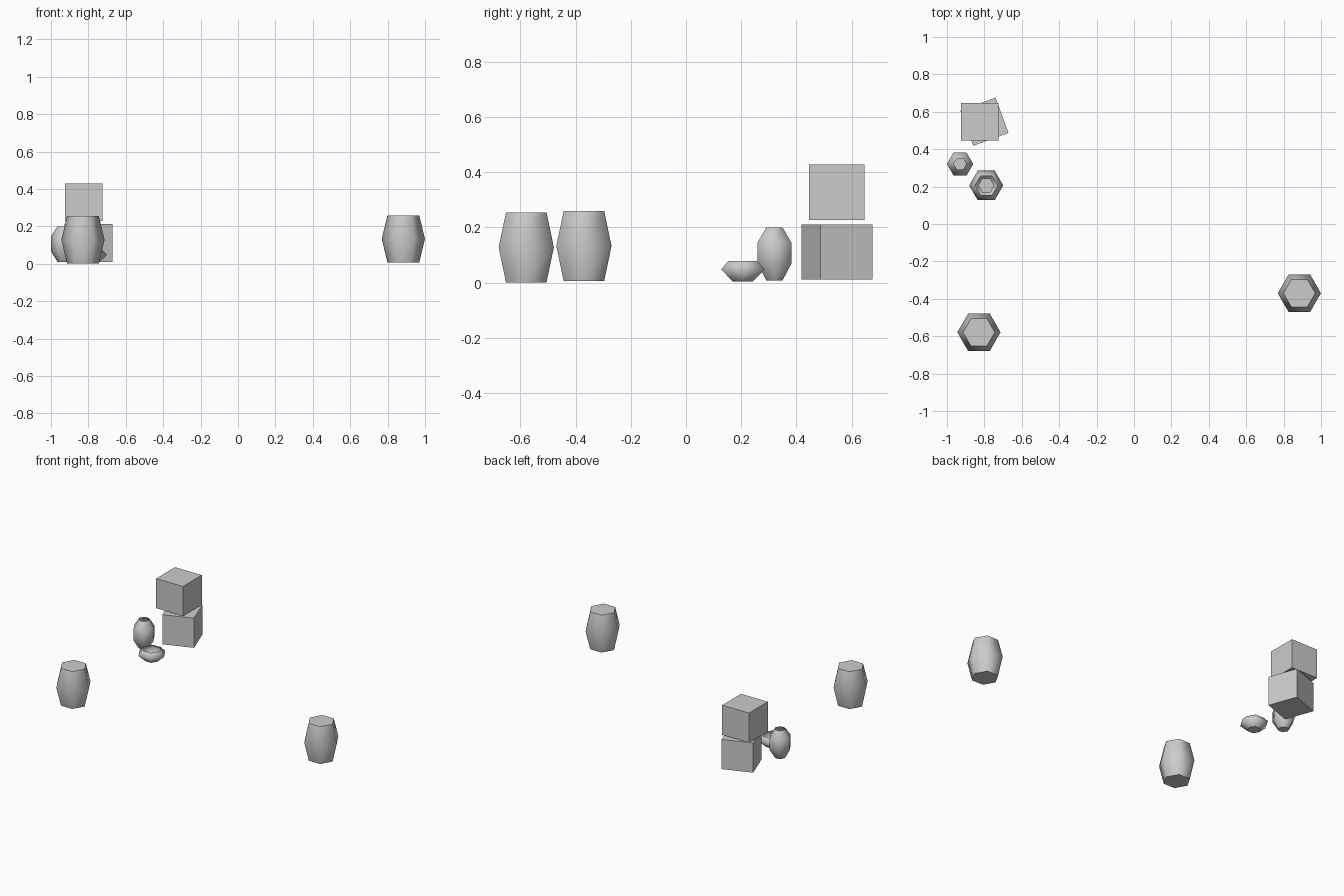
import bpy, bmesh, math

if "Cube" in bpy.data.objects:
    bpy.data.objects.remove(bpy.data.objects["Cube"])


def lathe(name, x, y, z, profile, sides=6, open_top=False):
    """Six-sided turned part; profile is (radius, height) from bottom to top."""
    bm = bmesh.new()
    rings = []
    for r, h in profile:
        rings.append([bm.verts.new((r * math.cos(2 * math.pi * i / sides),
                                    r * math.sin(2 * math.pi * i / sides), h))
                      for i in range(sides)])
    for low, high in zip(rings, rings[1:]):
        for i in range(sides):
            j = (i + 1) % sides
            bm.faces.new((low[i], low[j], high[j], high[i])).smooth = True
    bm.faces.new(rings[0][::-1])
    if not open_top:
        bm.faces.new(rings[-1])
    mesh = bpy.data.meshes.new(name)
    bm.to_mesh(mesh)
    bm.free()
    ob = bpy.data.objects.new(name, mesh)
    ob.location = (x, y, z)
    bpy.context.collection.objects.link(ob)
    return ob


def crate(name, x, y, z, turn=0):
    bpy.ops.mesh.primitive_cube_add(size=0.201, location=(x, y, z),
                                    rotation=(0, 0, math.radians(turn)))
    bpy.context.object.name = name


# Two stacked crates, the lower one turned
crate("lower_crate", -0.80, 0.547, 0.111, 20)
crate("upper_crate", -0.825, 0.546, 0.328)

# Closed barrels with a bulging middle
barrel = [(0.085, 0), (0.1155, 0.127), (0.085, 0.253)]
lathe("left_barrel", -0.829, -0.579, 0.001, barrel)
lathe("right_barrel", 0.884, -0.370, 0.006, barrel)

# Open vase and bowl
lathe("vase", -0.93, 0.3205, 0.008,
      [(0.034, 0), (0.0705, 0.06), (0.0705, 0.138), (0.034, 0.192)], open_top=True)
lathe("bowl", -0.79, 0.206, 0.004,
      [(0.042, 0), (0.091, 0.044), (0.06, 0.075)], open_top=True)
